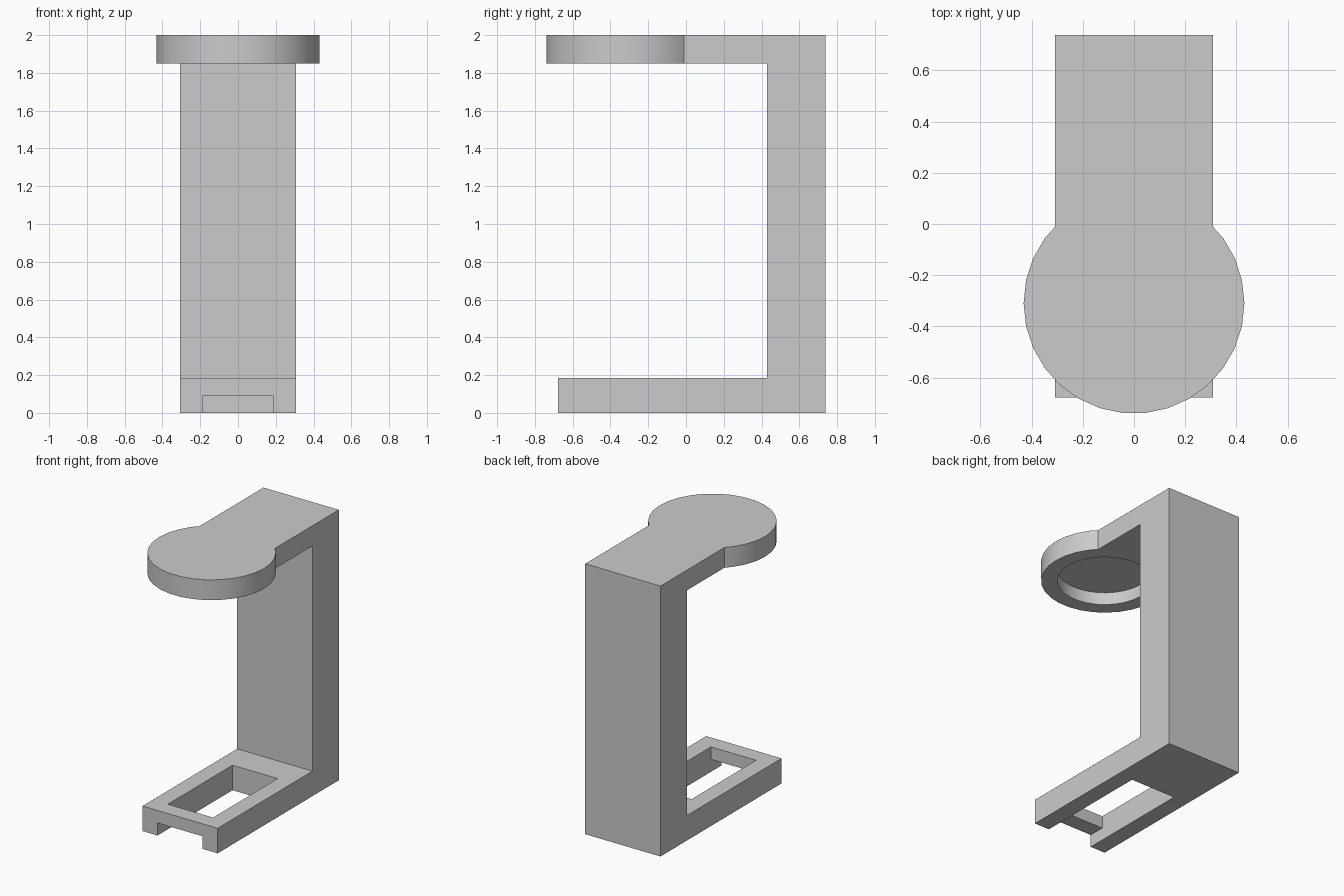
import bpy, bmesh, math
from mathutils import Matrix, Vector

cube = bpy.data.objects.get("Cube")
if cube:
    bpy.data.objects.remove(cube, do_unlink=True)

HALF_W = 0.308       # half width of the bracket
BACK = 0.738         # y of the back face
HEAD_Y = -0.309      # centre of the round head
SIDES = 30

grey = bpy.data.materials.new("light grey")
grey.use_nodes = True
grey.diffuse_color = (0.6, 0.6, 0.6, 1)
grey.node_tree.nodes["Principled BSDF"].inputs["Base Color"].default_value = (0.6, 0.6, 0.6, 1)


def make_object(name, bm):
    bmesh.ops.recalc_face_normals(bm, faces=bm.faces)
    mesh = bpy.data.meshes.new(name)
    bm.to_mesh(mesh)
    bm.free()
    mesh.materials.append(grey)
    obj = bpy.data.objects.new(name, mesh)
    bpy.context.collection.objects.link(obj)
    return obj


def box(name, lo, hi):
    lo, hi = Vector(lo), Vector(hi)
    bm = bmesh.new()
    bmesh.ops.create_cube(bm, size=1, matrix=Matrix.Translation((lo + hi) / 2)
                          @ Matrix.Diagonal((*(hi - lo), 1)))
    return make_object(name, bm)


def disc(name, radius, z0, z1):
    bm = bmesh.new()
    ring = [bm.verts.new((radius * math.cos(a), HEAD_Y + radius * math.sin(a), z0))
            for a in (math.tau * i / SIDES for i in range(SIDES))]
    face = bm.faces.new(ring)
    new = bmesh.ops.extrude_face_region(bm, geom=[face])["geom"]
    bmesh.ops.translate(bm, vec=(0, 0, z1 - z0),
                        verts=[v for v in new if isinstance(v, bmesh.types.BMVert)])
    return make_object(name, bm)


def combine(target, tool, operation):
    mod = target.modifiers.new(tool.name, 'BOOLEAN')
    mod.operation = operation
    mod.solver = 'EXACT'
    mod.object = tool
    bpy.context.view_layer.objects.active = target
    bpy.ops.object.modifier_apply(modifier=mod.name)
    bpy.data.objects.remove(tool, do_unlink=True)


# C-shaped bracket: side profile (y, z) extruded across the width
profile = [(-0.677, 0), (BACK, 0), (BACK, 2), (HEAD_Y, 2),
           (HEAD_Y, 1.85), (0.43, 1.85), (0.43, 0.185), (-0.677, 0.185)]
bm = bmesh.new()
side = bm.faces.new([bm.verts.new((-HALF_W, y, z)) for y, z in profile])
new = bmesh.ops.extrude_face_region(bm, geom=[side])["geom"]
bmesh.ops.translate(bm, vec=(2 * HALF_W, 0, 0),
                    verts=[v for v in new if isinstance(v, bmesh.types.BMVert)])
stand = make_object("bracket_stand", bm)

# Round head, with a shallow recess underneath
combine(stand, disc("round_head", 0.431, 1.85, 2), 'UNION')
combine(stand, disc("head_recess", 0.322, 1.75, 1.942), 'DIFFERENCE')

# Window through the foot, and a channel under its front bar
combine(stand, box("foot_window", (-0.185, -0.555, -0.1), (0.185, 0.2, 0.3)), 'DIFFERENCE')
combine(stand, box("foot_channel", (-0.185, -0.8, -0.1), (0.185, -0.5, 0.093)), 'DIFFERENCE')

# Smooth the round walls, keep the edges sharp
bpy.ops.object.select_all(action='DESELECT')
stand.select_set(True)
bpy.context.view_layer.objects.active = stand
bpy.ops.object.shade_smooth_by_angle(angle=math.radians(30))
